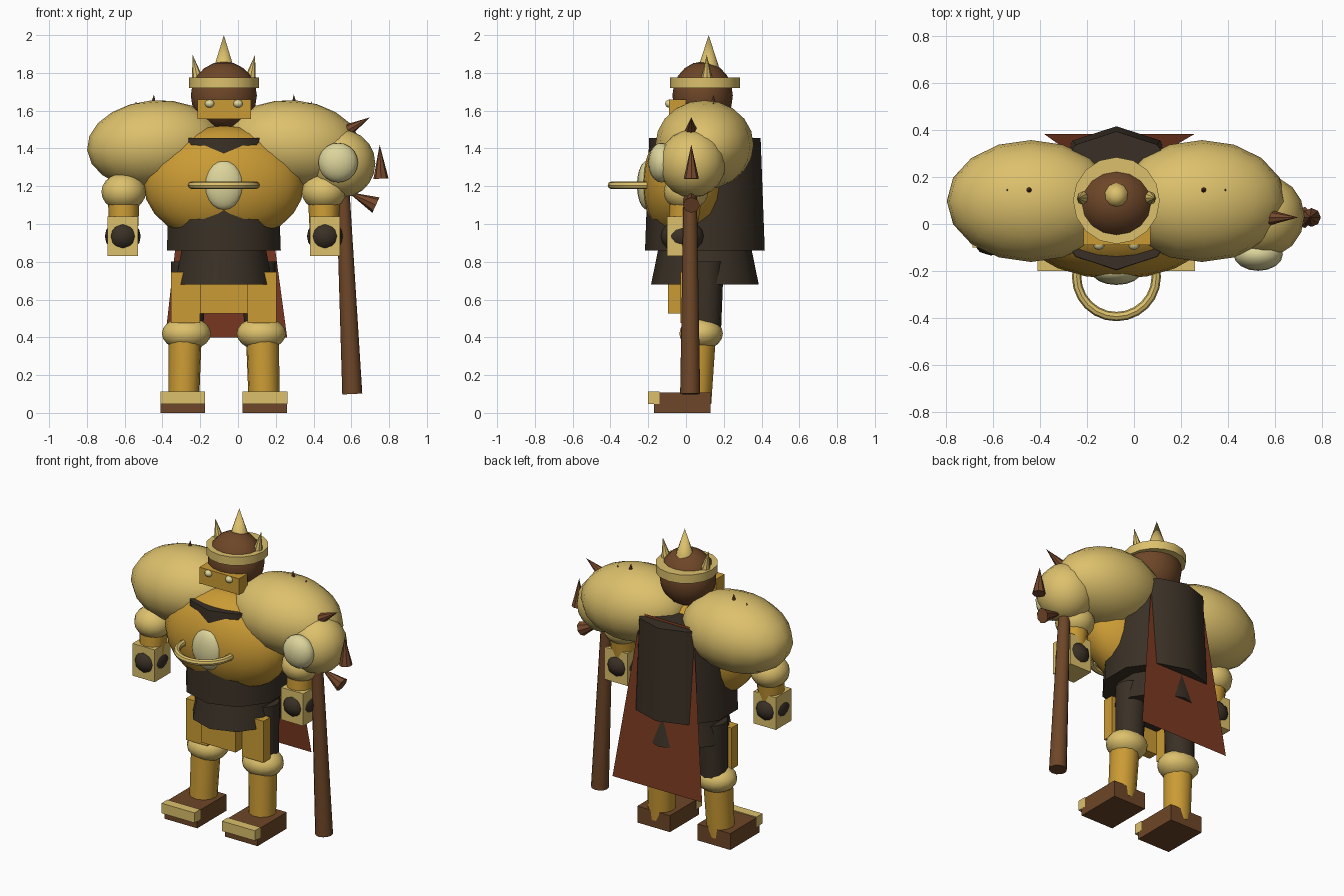
import bpy, math
from mathutils import Vector

if "Cube" in bpy.data.objects:
    bpy.data.objects.remove(bpy.data.objects["Cube"])

CX = -0.075  # body centre line


def mat(name, rgb):
    m = bpy.data.materials.new(name)
    m.diffuse_color = (*rgb, 1)
    m.use_nodes = True
    m.node_tree.nodes["Principled BSDF"].inputs["Base Color"].default_value = m.diffuse_color
    return m


GOLD = mat("deep gold", (0.60, 0.33, 0.035))
PALE = mat("pale gold", (0.72, 0.53, 0.15))
CREAM = mat("cream", (0.72, 0.66, 0.33))
BROWN = mat("brown", (0.155, 0.062, 0.021))
RUST = mat("spike brown", (0.18, 0.065, 0.025))
BLACK = mat("charcoal", (0.042, 0.030, 0.019))
RED = mat("rust red", (0.20, 0.042, 0.015))


def finish(name, m, smooth=True):
    o = bpy.context.object
    o.name = name
    o.data.materials.append(m)
    if smooth:
        bpy.ops.object.shade_smooth_by_angle(angle=math.radians(40))
    return o


def ball(name, m, c, r, seg=16, rings=10, tilt=0):
    bpy.ops.mesh.primitive_uv_sphere_add(segments=seg, ring_count=rings, radius=1,
                                         location=c, rotation=(0, tilt, 0))
    bpy.context.object.scale = r
    return finish(name, m)


def box(name, m, lo, hi):
    lo, hi = Vector(lo), Vector(hi)
    bpy.ops.mesh.primitive_cube_add(size=1, location=(lo + hi) / 2)
    bpy.context.object.scale = hi - lo
    return finish(name, m, False)


def rod(name, m, a, b, r1, r2=0.0, sides=12):
    a, b = Vector(a), Vector(b)
    d = b - a
    bpy.ops.mesh.primitive_cone_add(vertices=sides, radius1=r1, radius2=r2,
                                    depth=d.length, location=(a + b) / 2)
    bpy.context.object.rotation_euler = d.to_track_quat('Z', 'Y').to_euler()
    return finish(name, m)


def ring_cone(name, m, z0, z1, r0, r1, y, sides=10, sx=1.0):
    # upright tapered drum with a corner at the front and at the back
    bpy.ops.mesh.primitive_cone_add(vertices=sides, radius1=r0, radius2=r1,
                                    depth=z1 - z0, location=(CX, y, (z0 + z1) / 2))
    bpy.context.object.scale.x = sx
    return finish(name, m)


# head, crown and face
ball("head", BROWN, (CX, 0.088, 1.68), (0.175, 0.16, 0.18))
ring_cone("crown_band", PALE, 1.72, 1.775, 0.185, 0.185, 0.10, 16)
rod("crown_spike_middle", PALE, (CX, 0.12, 1.83), (CX, 0.12, 2.0), 0.055, 0, 10)
box("face_plate", GOLD, (-0.215, -0.09, 1.555), (0.07, 0.0, 1.66))

# torso, collar shell and skirt
ball("chest", GOLD, (CX, 0.005, 1.21), (0.425, 0.24, 0.31), 20, 12)
ring_cone("tunic", BLACK, 0.86, 1.455, 0.317, 0.295, 0.10)
ring_cone("skirt", BLACK, 0.68, 0.90, 0.285, 0.24, 0.10, 10, 0.95)
ball("belly_gem", CREAM, (CX, -0.205, 1.205), (0.105, 0.055, 0.13))
bpy.ops.mesh.primitive_torus_add(major_radius=0.17, minor_radius=0.02, major_segments=24,
                                 minor_segments=8, location=(CX, -0.225, 1.205))
finish("belly_ring", PALE)

# cape sheet leaning outward at the hem
me = bpy.data.meshes.new("cape")
me.from_pydata([(CX - 0.31, 0.385, 0.40), (CX + 0.335, 0.385, 0.40),
                (CX + 0.19, 0.30, 1.47), (CX - 0.19, 0.30, 1.47)], [], [(0, 1, 2, 3)])
me.materials.append(RED)
bpy.context.collection.objects.link(bpy.data.objects.new("cape", me))

# waist plates
box("front_waist_plate", GOLD, (-0.20, -0.095, 0.525), (0.05, -0.03, 0.75))

# paired parts
for side, s in (("left", -1), ("right", 1)):
    def P(dx, y, z):
        return (CX + s * dx, y, z)

    def pbox(name, m, x0, x1, y0, y1, z0, z1):
        a, b = sorted((CX + s * x0, CX + s * x1))
        box(side + name, m, (a, y0, z0), (b, y1, z1))

    ball(side + "_eye", CREAM, P(0.075, -0.085, 1.637), (0.026, 0.026, 0.022), 10, 8)
    rod(side + "_crown_spike", PALE, P(0.135, 0.11, 1.745), P(0.165, 0.11, 1.895), 0.036, 0, 8)

    # shoulder and its small spikes
    ball(side + "_shoulder", PALE, P(0.365, 0.098, 1.42), (0.36, 0.26, 0.235), 16, 10, s * 0.08)
    rod(side + "_shoulder_spike", RUST, P(0.375, 0.145, 1.60), P(0.37, 0.145, 1.685), 0.025, 0, 8)
    rod(side + "_shoulder_stud", RUST, P(0.465, 0.145, 1.58), P(0.465, 0.145, 1.65), 0.02, 0, 8)

    # arm and fist
    ball(side + "_elbow", PALE, P(0.53, 0.0, 1.17), (0.118, 0.118, 0.10))
    rod(side + "_forearm", GOLD, P(0.53, -0.02, 0.95), P(0.53, 0.0, 1.15), 0.075, 0.085)
    pbox("_fist", PALE, 0.455, 0.615, -0.10, 0.06, 0.83, 1.04)
    ball(side + "_fist_stud", BLACK, P(0.535, -0.02, 0.935), (0.095, 0.115, 0.088), 12, 8)

    # leg and foot
    pbox("_waist_plate", GOLD, 0.125, 0.28, -0.03, 0.04, 0.475, 0.745)
    rod(side + "_thigh", BLACK, P(0.195, 0.10, 0.42), P(0.185, 0.105, 0.80), 0.085, 0.095)
    ball(side + "_knee", PALE, P(0.198, 0.08, 0.42), (0.13, 0.115, 0.088))
    rod(side + "_shin", GOLD, P(0.213, 0.052, 0.05), P(0.205, 0.07, 0.40), 0.082, 0.088)
    pbox("_foot", BROWN, 0.10, 0.335, -0.17, 0.13, 0.0, 0.107)
    pbox("_toe_plate", PALE, 0.099, 0.336, -0.20, -0.14, 0.047, 0.112)

# mace
MY = 0.028
rod("mace_handle", BROWN, (0.605, 0.022, 0.10), (0.555, 0.022, 1.18), 0.053, 0.035)
ball("mace_head", PALE, (0.55, 0.033, 1.32), (0.177, 0.177, 0.18))
ball("mace_gem", CREAM, (0.53, -0.13, 1.325), (0.105, 0.07, 0.105))
rod("mace_spike_top", RUST, (0.57, MY, 1.49), (0.70, MY, 1.565), 0.036, 0, 8)
rod("mace_spike_side", RUST, (0.757, MY, 1.24), (0.75, MY, 1.42), 0.04, 0, 8)
rod("mace_spike_low", RUST, (0.73, MY, 1.10), (0.58, MY, 1.17), 0.045, 0, 8)
